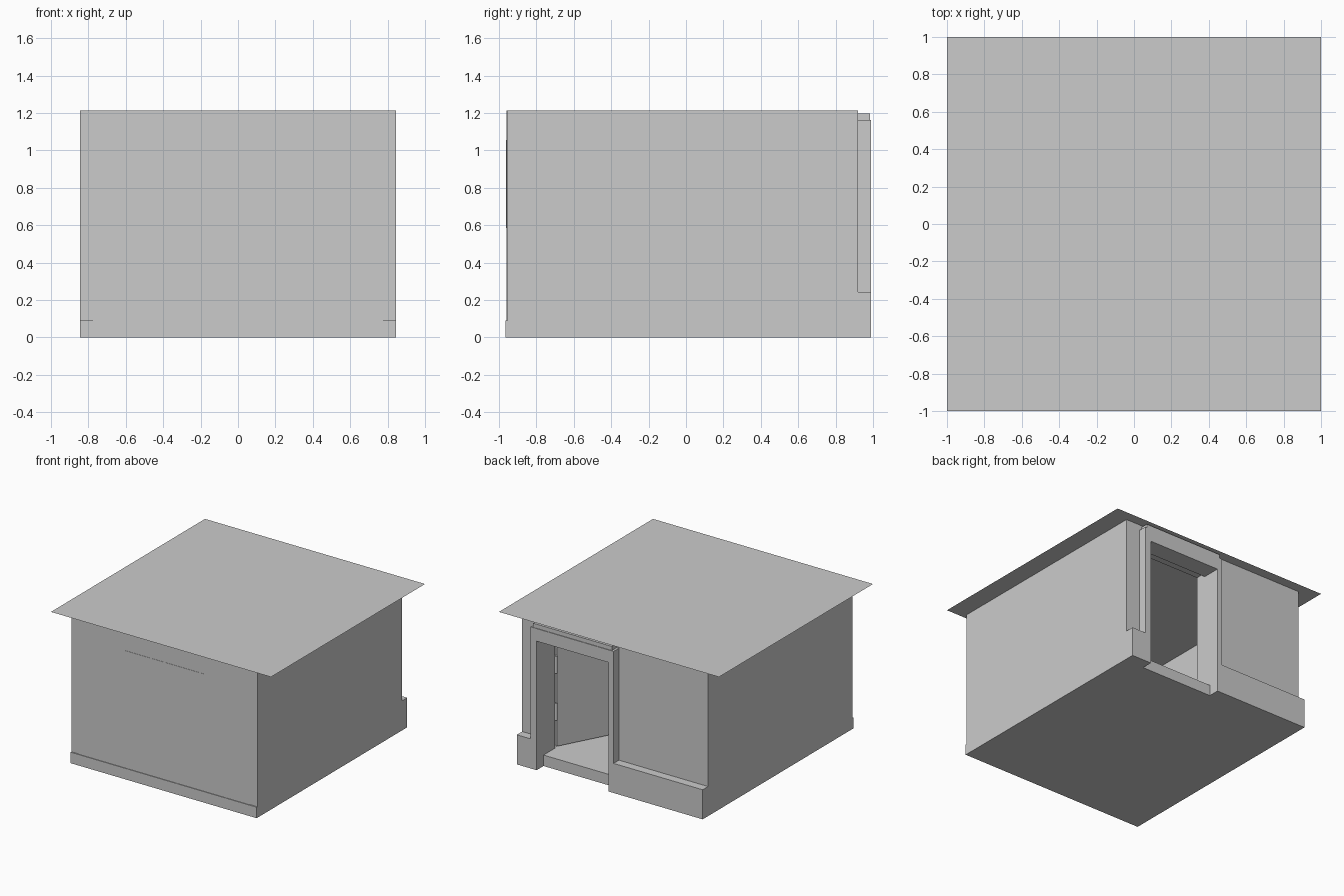
import bpy, math
from mathutils import Matrix

if "Cube" in bpy.data.objects:
    bpy.data.objects.remove(bpy.data.objects["Cube"])


def box(name, x, y, z):
    """Box from (min, max) pairs on each axis."""
    bpy.ops.mesh.primitive_cube_add(size=1)
    o = bpy.context.object
    o.name = name
    o.data.transform(Matrix.Diagonal((x[1] - x[0], y[1] - y[0], z[1] - z[0], 1)))
    o.location = (sum(x) / 2, sum(y) / 2, sum(z) / 2)
    return o


W, IN = 0.845, 0.775      # outer and inner wall x
TOP = 1.212               # wall top
FLOOR = 0.09
DL, DR = 0.01, 0.665      # door opening
FL, FR = -0.035, 0.72     # outside of door frame
DTOP = 1.06

# roof sheet
bpy.ops.mesh.primitive_plane_add(size=2, location=(0, 0, 1.215))
bpy.context.object.name = "roof_sheet"

# floor slab, its end shows as the doorstep
box("floor_slab", (-IN, IN), (-0.9, 0.9), (0, FLOOR))

# side walls
for side, s in (("left", -1), ("right", 1)):
    box(side + "_wall", sorted((s * W, s * IN)), (-0.955, 0.92), (0, TOP))

# front wall with low base and flush window panel
box("front_wall", (-IN, IN), (-0.96, -0.865), (0, TOP))
box("front_base", (-W, W), (-0.965, -0.865), (0, FLOOR))
box("window_panel", (-0.36, 0.36), (-0.962, -0.95), (0.585, 1.055))

# back wall around the doorway, with deep plinth
for name, x in (("back_left", (-W, FL)), ("back_right", (FR, W))):
    box(name + "_wall", x, (0.84, 0.92), (0, TOP))
    box(name + "_plinth", x, (0.84, 0.99), (0, 0.243))
box("back_wall_over_door", (FL, FR), (0.84, 0.92), (DTOP, TOP))

# door frame
box("door_post_left", (FL, DL), (0.75, 0.99), (0, 1.163))
box("door_post_right", (DR, FR), (0.75, 0.99), (0, 1.163))
box("door_lintel", (DL, DR), (0.84, 0.99), (DTOP, 1.163))
box("inner_lintel", (DL, DR), (0.75, 0.84), (DTOP + 0.03, 1.163))
box("lintel_cap", (FL + 0.02, FR - 0.02), (0.92, 0.985), (1.163, 1.197))

# door leaf standing open into the room
leaf = box("door_leaf", (0, 0.65), (0, 0.04), (FLOOR + 0.01, DTOP + 0.02))
leaf.data.transform(Matrix.Translation((0.325, 0.02, 0)))
leaf.location.x, leaf.location.y = 0.66, 0.735
leaf.rotation_euler.z = math.radians(-118)

# hinges
for i, z in enumerate((0.39, 0.777)):
    bpy.ops.mesh.primitive_cylinder_add(vertices=12, radius=0.012, depth=0.14,
                                        location=(0.66, 0.745, z))
    bpy.context.object.name = f"hinge_{i + 1}"
    bpy.ops.object.shade_smooth_by_angle()
